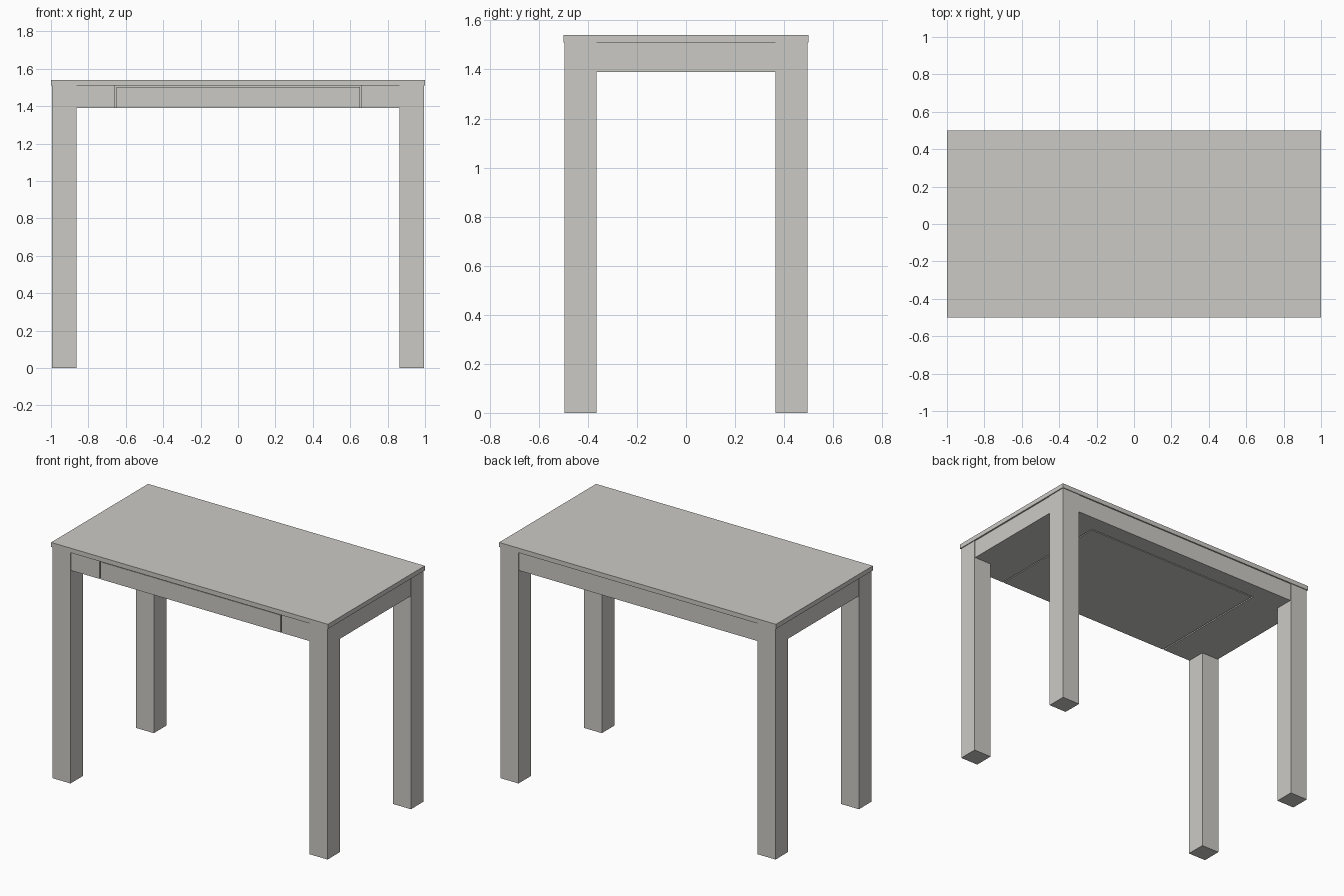
import bpy

if "Cube" in bpy.data.objects:
    bpy.data.objects.remove(bpy.data.objects["Cube"])

# one warm light grey for the whole table
grey = bpy.data.materials.new("warm light grey")
grey.diffuse_color = (0.60, 0.59, 0.56, 1)
grey.use_nodes = True
grey.node_tree.nodes["Principled BSDF"].inputs["Base Color"].default_value = grey.diffuse_color


def box(name, x, y, z):
    """Box from (min, max) ranges."""
    bpy.ops.mesh.primitive_cube_add(
        size=1, location=[(a + b) / 2 for a, b in (x, y, z)])
    o = bpy.context.object
    o.name = name
    o.scale = [b - a for a, b in (x, y, z)]
    bpy.ops.object.transform_apply(location=False, rotation=False, scale=True)
    o.data.materials.append(grey)
    return o


TOP, APRON = 1.51, 1.39   # top of legs, bottom of aprons
OUT, IN = 0.495, 0.365    # leg outer and inner y
LX_OUT, LX_IN = 0.994, 0.864
REC = 0.004               # tiny recess of the aprons behind the legs


def span(side, a, b):
    return (a, b) if side > 0 else (-b, -a)


# table top
box("table_top", (-1, 1), (-0.5, 0.5), (TOP, 1.54))

for side, sname in ((-1, "left"), (1, "right")):
    # legs
    for depth, dname in ((-1, "front"), (1, "back")):
        box(f"{dname}_{sname}_leg", span(side, LX_IN, LX_OUT),
            span(depth, IN, OUT), (0, TOP))
    # side apron between the legs
    box(f"{sname}_apron", span(side, LX_IN, LX_OUT - REC), (-IN, IN), (APRON, TOP))
    # fixed block beside the drawer
    box(f"{sname}_drawer_surround", span(side, 0.658, LX_IN),
        (-OUT + REC, 0.375), (APRON, TOP))

# back apron
box("back_apron", (-LX_IN, LX_IN), (0.375, OUT - REC), (APRON, TOP))

# drawer with a narrow gap around it
box("drawer", (-0.649, 0.651), (-OUT + REC, 0.368), (APRON, 1.503))
